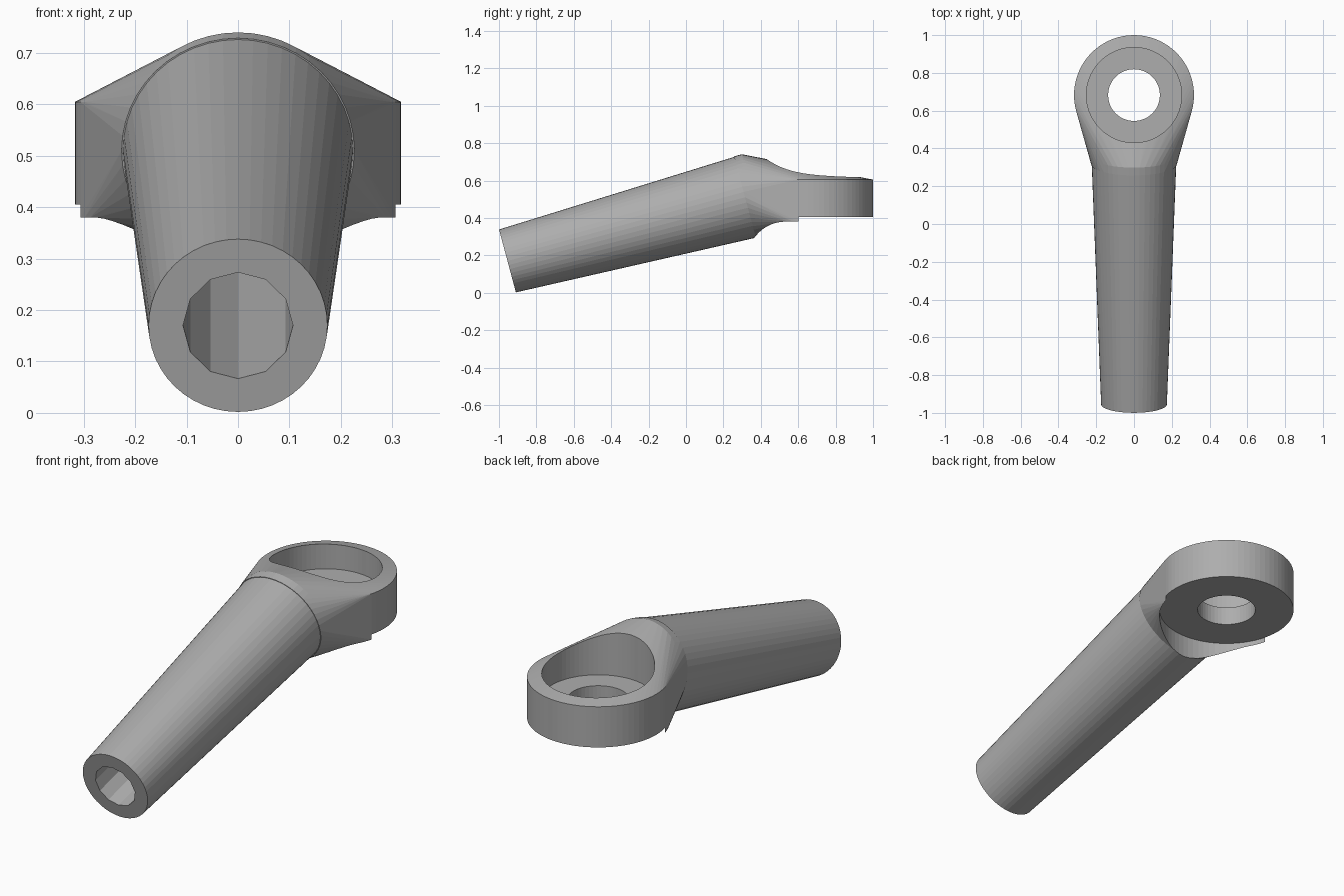
import bpy, bmesh, math
from mathutils import Vector, Matrix

if "Cube" in bpy.data.objects:
    bpy.data.objects.remove(bpy.data.objects["Cube"])

TILT = math.radians(15)
AXIS = Vector((0, math.cos(TILT), math.sin(TILT)))
HANDLE_START = Vector((0, -0.9545, 0.17))
HEAD_Y, HEAD_R = 0.6825, 0.3175

grey = bpy.data.materials.new("grey")
grey.diffuse_color = (0.42, 0.42, 0.42, 1)
grey.use_nodes = True
grey.node_tree.nodes["Principled BSDF"].inputs["Base Color"].default_value = grey.diffuse_color


def along(d):
    return HANDLE_START + AXIS * d


def add_cone(bm, start, end, r1, r2, segs):
    """Closed cone or cylinder between two points, with a vertex at the top."""
    d = end - start
    rot = d.to_track_quat('Z', 'Y').to_matrix().to_4x4()
    spin = Matrix.Rotation(math.pi / 2, 4, 'Z')
    bmesh.ops.create_cone(bm, cap_ends=True, segments=segs, radius1=r1, radius2=r2,
                          depth=d.length,
                          matrix=Matrix.Translation((start + end) / 2) @ rot @ spin)


def finish(name, bm):
    bmesh.ops.recalc_face_normals(bm, faces=bm.faces)
    me = bpy.data.meshes.new(name)
    bm.to_mesh(me)
    bm.free()
    me.materials.append(grey)
    ob = bpy.data.objects.new(name, me)
    bpy.context.collection.objects.link(ob)
    return ob


def cone(name, *args):
    bm = bmesh.new()
    add_cone(bm, *args)
    return finish(name, bm)


def head_cylinder(name, z0, z1, r, segs=72):
    return cone(name, Vector((0, HEAD_Y, z0)), Vector((0, HEAD_Y, z1)), r, r, segs)


def boolean(target, cutter, op):
    mod = target.modifiers.new(op.lower(), 'BOOLEAN')
    mod.operation, mod.object, mod.solver = op, cutter, 'EXACT'
    bpy.context.view_layer.objects.active = target
    bpy.ops.object.modifier_apply(modifier=mod.name)
    bpy.data.objects.remove(cutter, do_unlink=True)


# Head: convex skin around the tilted collar and the upright eye
bm = bmesh.new()
add_cone(bm, along(1.315), along(1.358), 0.2265, 0.2265, 48)
add_cone(bm, Vector((0, HEAD_Y, 0.38)), Vector((0, HEAD_Y, 0.605)), HEAD_R, HEAD_R, 72)
bmesh.ops.delete(bm, geom=bm.faces[:], context='FACES_ONLY')
hull = bmesh.ops.convex_hull(bm, input=bm.verts[:])
bmesh.ops.delete(bm, geom=[v for v in bm.verts if not v.link_faces], context='VERTS')
bmesh.ops.dissolve_limit(bm, angle_limit=0.002, verts=bm.verts[:], edges=bm.edges[:])
bearing_arm = finish("bearing_arm", bm)

# Tapered handle joined into the collar
boolean(bearing_arm, cone("handle", HANDLE_START, along(1.35), 0.174, 0.225, 48), 'UNION')

# Round seat, through hole, flat underside and blind socket
boolean(bearing_arm, head_cylinder("seat_cutter", 0.497, 1.0, 0.252), 'DIFFERENCE')
boolean(bearing_arm, head_cylinder("hole_cutter", 0.2, 0.8, 0.137, 48), 'DIFFERENCE')
boolean(bearing_arm, head_cylinder("underside_cutter", 0.1, 0.405, HEAD_R), 'DIFFERENCE')
boolean(bearing_arm, cone("socket_cutter", along(-0.1), along(1.2), 0.107, 0.107, 12), 'DIFFERENCE')
